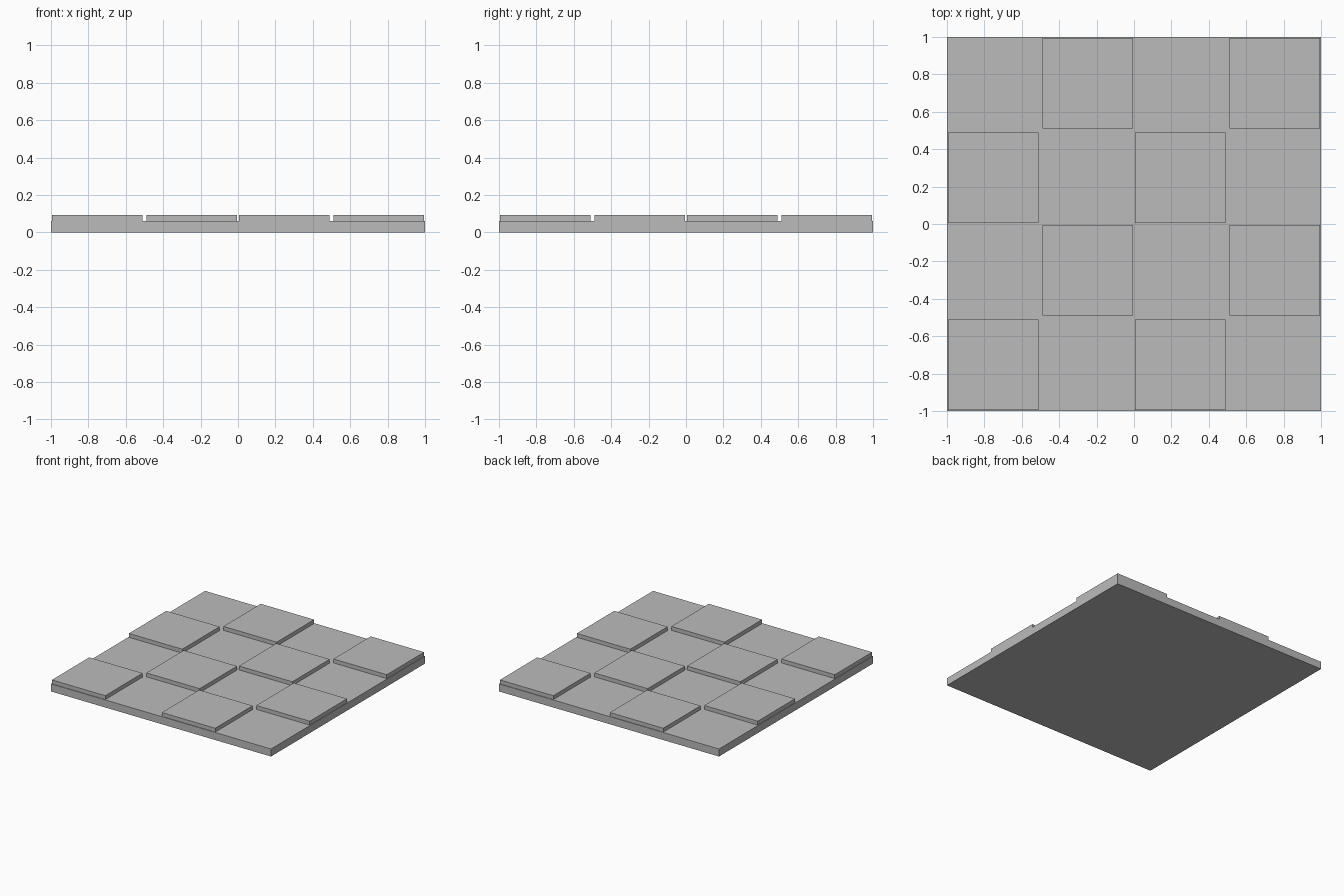
import bpy
import bmesh
from mathutils import Matrix, Vector

cube = bpy.data.objects.get("Cube")
if cube:
    bpy.data.objects.remove(cube, do_unlink=True)

# Single plain grey
grey = bpy.data.materials.new("plain_grey")
grey.use_nodes = True
colour = (0.5, 0.5, 0.5, 1)
grey.diffuse_color = colour
grey.node_tree.nodes["Principled BSDF"].inputs["Base Color"].default_value = colour


def box(name, centre, size):
    bm = bmesh.new()
    matrix = Matrix.Translation(centre) @ Matrix.Diagonal(Vector(size).to_4d())
    bmesh.ops.create_cube(bm, size=1, matrix=matrix)
    mesh = bpy.data.meshes.new(name)
    bm.to_mesh(mesh)
    bm.free()
    mesh.materials.append(grey)
    obj = bpy.data.objects.new(name, mesh)
    bpy.context.collection.objects.link(obj)
    return obj


BASE_HEIGHT = 0.062
TILE_HEIGHT = 0.032
TILE_SIZE = 0.485
CENTRES = (-0.7525, -0.2475, 0.2475, 0.7525)

# Flat square base
box("base_slab", (0, 0, BASE_HEIGHT / 2), (2, 2, BASE_HEIGHT))

# Raised tiles on alternate squares, starting at the front right corner
for row, y in enumerate(CENTRES):
    for column, x in enumerate(CENTRES):
        if (row + column) % 2 == 0:
            box(f"raised_tile_{row + 1}_{column + 1}",
                (x, y, BASE_HEIGHT + TILE_HEIGHT / 2),
                (TILE_SIZE, TILE_SIZE, TILE_HEIGHT))
